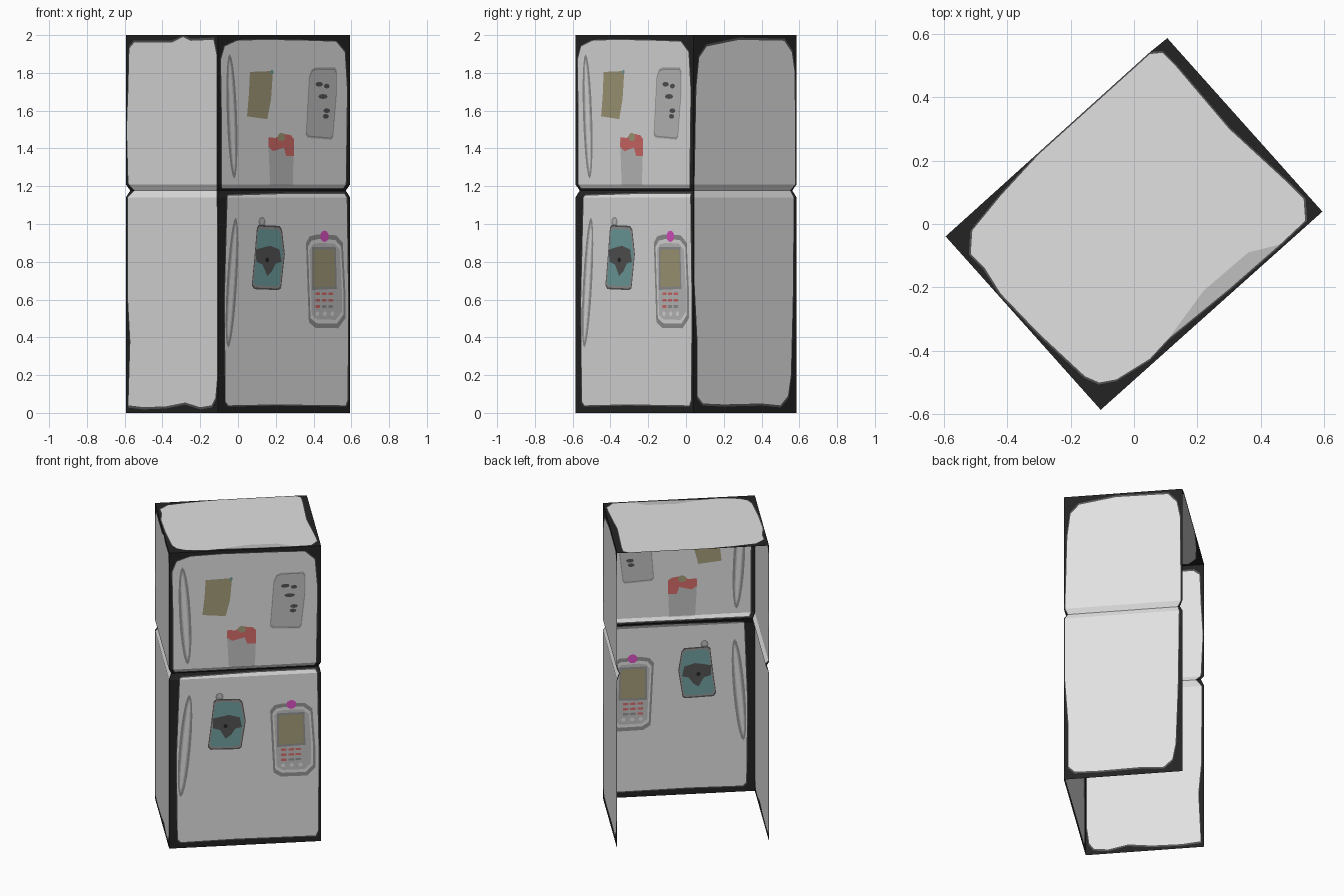
import bpy, math
from mathutils import Vector, geometry

if "Cube" in bpy.data.objects:
    bpy.data.objects.remove(bpy.data.objects["Cube"])

# Flat colours, given as sRGB and converted to linear
PALETTE = [("black edge", (35, 35, 35)), ("light grey enamel", (225, 225, 225)),
           ("charcoal", (84, 84, 84)), ("mid grey", (148, 148, 148)),
           ("paper grey", (192, 192, 192)), ("teal", (112, 160, 160)),
           ("khaki", (164, 157, 122)), ("red", (214, 108, 106)),
           ("magenta", (220, 82, 196))]
BLACK, BODY, CHAR, MID, PAPER, TEAL, KHAKI, RED, PINK = range(9)


def linear(c):
    c /= 255
    return c / 12.92 if c <= 0.04045 else ((c + 0.055) / 1.055) ** 2.4


MATS = []
for mat_name, rgb in PALETTE:
    m = bpy.data.materials.new(mat_name)
    m.diffuse_color = (*[linear(c) for c in rgb], 1)
    m.use_nodes = True
    m.node_tree.nodes["Principled BSDF"].inputs["Base Color"].default_value = m.diffuse_color
    MATS.append(m)

# Rotated footprint and the notch running round the body
HW, HD, ANGLE = 0.469, 0.367, math.radians(41.8)
Z_LOW, Z_MID, Z_HIGH, NOTCH = 114.0, 117.7, 121.0, 0.017


def corner(sx, sy, inset=0.0):
    x, y = sx * (HW - inset), sy * (HD - inset)
    c, s = math.cos(ANGLE), math.sin(ANGLE)
    return Vector((x * c - y * s, x * s + y * c))


A, B, C, D = (-1, -1), (1, -1), (1, 1), (-1, 1)


# 2D shape helpers, all in hundredths of a unit
def rect(x0, z0, x1, z1):
    return [(x0, z0), (x1, z0), (x1, z1), (x0, z1)]


def oval(cx, cz, rx, rz, lean=0, n=20):
    return [(cx + rx * math.cos(a) + lean * math.sin(a), cz + rz * math.sin(a))
            for a in (2 * math.pi * i / n for i in range(n))]


def scaled(pts, f):
    cx = (min(p[0] for p in pts) + max(p[0] for p in pts)) / 2
    cz = (min(p[1] for p in pts) + max(p[1] for p in pts)) / 2
    return [(cx + (x - cx) * f, cz + (z - cz) * f) for x, z in pts]


def painted_sheet(name, layers, place):
    """Cut overlapping coloured outlines into one flat sheet; later layers win."""
    verts, faces = [], []
    for pts, _ in layers:
        area = sum(p[0] * q[1] - q[0] * p[1] for p, q in zip(pts, pts[1:] + pts[:1]))
        pts = pts if area > 0 else pts[::-1]
        faces.append(list(range(len(verts), len(verts) + len(pts))))
        verts += [Vector(p) for p in pts]
    out = geometry.delaunay_2d_cdt(verts, [], faces, 1, 1e-4, True)
    me = bpy.data.meshes.new(name)
    me.from_pydata([place(v.x, v.y) for v in out[0]], [], out[2])
    for m in MATS:
        me.materials.append(m)
    for poly, owners in zip(me.polygons, out[5]):
        poly.material_index = layers[max(owners)][1] if owners else BLACK
    ob = bpy.data.objects.new(name, me)
    bpy.context.collection.objects.link(ob)
    return ob


def wall(name, c0, c1, axis, enamel, details=()):
    """Upright wall between two corners; shapes use the world x or y axis."""
    u0, u1 = corner(*c0)[axis] * 100, corner(*c1)[axis] * 100
    zs = [0, Z_LOW, Z_MID, Z_HIGH, 200]
    layers = [(rect(u0, a, u1, b), BLACK) for a, b in zip(zs, zs[1:])]
    for pts in enamel:      # soft dark rim around each enamel panel
        rim = [(min(max(x, u0 + .05), u1 - .05), min(max(z, .1), 199.9))
               for x, z in scaled(pts, 1.012)]
        layers.append((rim, CHAR))
    layers += [(pts, BODY) for pts in enamel] + list(details)

    def place(u, z):
        half = Z_MID - Z_LOW if z < Z_MID else Z_HIGH - Z_MID
        d = NOTCH * max(0.0, 1 - abs(z - Z_MID) / half)
        p = corner(*c0, d).lerp(corner(*c1, d), (u - u0) / (u1 - u0))
        return (p.x, p.y, z / 100)
    return painted_sheet(name, layers, place)


# Door panels
upper_door = [(-8.5, 119), (-8.5, 155), (-9, 187), (-7, 194), (-.5, 197), (14, 197.5),
              (38, 197), (52, 196.5), (56.5, 191), (57.7, 171), (57, 119)]
lower_door = [(-5.5, 114.5), (-7, 60), (-6.5, 6), (-5, 4), (20, 4.5), (57, 4), (58, 7),
              (58.3, 60), (57.5, 116), (30, 116), (-5, 115)]

details = []
# Painted handles
for cz, rz, lean in ((157, 33, -1.2), (69, 34.5, 2)):
    details += [(oval(-3.2, cz, 2.7, rz, lean), MID),
                (oval(-3.2, cz, 1.6, rz - 3, lean), PAPER),
                (oval(-3.2, cz, 1.0, rz - 5, lean), BODY)]
# Khaki note with its pin
details += [([(6.3, 180.5), (18.5, 181), (17.5, 166), (15.5, 155.5), (4.8, 157), (5.8, 169)], KHAKI),
            (oval(18, 180.5, .8, 1.2, n=8), TEAL)]
# Written sheet with scribbled marks
sheet = [(37.5, 178), (39, 182), (41, 183), (51.5, 183), (52.4, 181), (52.4, 169),
         (50.5, 146), (49.5, 144.5), (37, 145.5), (35.8, 147)]
details.append((sheet, PAPER))
details.append((scaled(sheet, .97), MID))
details.append((scaled(sheet, .93), PAPER))
for x, z, w in ((43, 174, 2), (47, 173, 1.5), (45, 167.5, 2.5), (47, 160, 1.8), (46.5, 157, 1.6)):
    details.append((oval(x, z, w, 1.3, n=8), CHAR))
# Paper slip with red heading
details += [([(16, 145), (29.6, 145), (29, 120.5), (17, 120.5)], PAPER),
            ([(16, 141), (16.3, 146), (20, 145.5), (23, 148), (28, 147), (29.6, 145),
              (29.6, 136), (25.5, 136), (24.3, 140.5), (18.5, 138.5)], RED),
            (oval(23, 146, 2, 2.3, n=10), KHAKI)]
# Teal card with dark blot
card = [(10, 98), (11, 99.5), (22, 99), (23.3, 97), (24.8, 84), (22.8, 66), (21.5, 65),
        (8.5, 65.5), (7.3, 67.5), (8.5, 80)]
blot = [(9.5, 86.5), (13, 87.5), (17, 88.5), (22, 86.5), (23, 80), (20, 79),
        (18, 75), (15.5, 72.5), (13, 78.5), (9.7, 80)]
details += [(oval(12.7, 101, 1.9, 2.8, n=10), MID), (oval(12.7, 101.5, 1.1, 1.6, n=10), PAPER),
            (card, CHAR), (scaled(card, .95), MID), (scaled(card, .88), TEAL), (blot, CHAR),
            (oval(15.5, 81, 1, 1.4, n=8), BLACK)]
# Handset picture
phone = [(36, 90), (38, 93.5), (42, 94.5), (52, 94), (55.5, 90), (56.8, 65), (56.8, 50),
         (53, 44.8), (41, 45), (37.5, 48), (36.7, 70)]
screen = [(40, 86.5), (51, 86.5), (51.5, 67), (40, 66.5)]
details += [(phone, MID), (scaled(phone, .9), BODY), (scaled(phone, .82), PAPER),
            (scaled(screen, 1.14), MID), (screen, KHAKI)]
for row in range(3):
    for col in range(3):
        x, z = 41 + col * 3.4, 62.3 - row * 3.4
        details.append((rect(x, z, x + 2.5, z + 1.5), RED if row < 2 or col == 0 else MID))
for x in (42, 46, 50):
    details.append((oval(x, 52.5, 1, 1.3, n=8), BODY))
details.append((oval(45.8, 93.5, 2.3, 3, n=12), PINK))
wall("front_doors", A, B, 0, [upper_door, lower_door], details)

# Side walls
wall("left_side", D, A, 0, [[
    (-58, 4), (-57, 38), (-58.2, 60), (-58.3, 114), (-57, 118), (-58, 122), (-58.8, 150),
    (-58, 172), (-57.5, 193), (-55, 196), (-35, 196), (-29, 199), (-25, 197), (-13, 197.5),
    (-11.5, 190), (-11.3, 130), (-11.5, 118), (-11, 100), (-11, 20), (-12, 8), (-14, 4),
    (-20, 3), (-28, 5.5), (-38, 3.5), (-50, 3)]])
wall("right_side", B, C, 1, [[
    (4.5, 118), (5.5, 172), (7, 188), (11, 194), (28, 197.5), (52, 197), (56, 191),
    (57.5, 180), (57.8, 121), (57, 114), (56.5, 60), (55.5, 20), (54, 9), (50, 4),
    (40, 5), (20, 4.5), (9, 5), (6, 9), (6, 40), (4.5, 70)]])

# Top panel
top_panel = [
    (5, 53.6), (9, 54), (13, 50), (30, 30), (49, 12.5), (53.5, 8), (54, 1), (46, -6.5),
    (30, -20.5), (11, -36), (5, -42.5), (-5.5, -49), (-11, -50), (-15.5, -48), (-30, -34.5),
    (-42, -22), (-47, -14), (-51.5, -9.5), (-51, -2), (-42, 9), (-30, 22)]
edge = [tuple(corner(*c) * 100) for c in (A, B, C, D)]
soft_edge = [(46, -6.5), (36, -9), (22, -21), (11, -36), (30, -20.5)]
painted_sheet("top_panel", [(edge, BLACK), (scaled(top_panel, 1.012), CHAR),
                            (top_panel, BODY), (soft_edge, PAPER)],
              lambda x, y: (x / 100, y / 100, 2.0))
